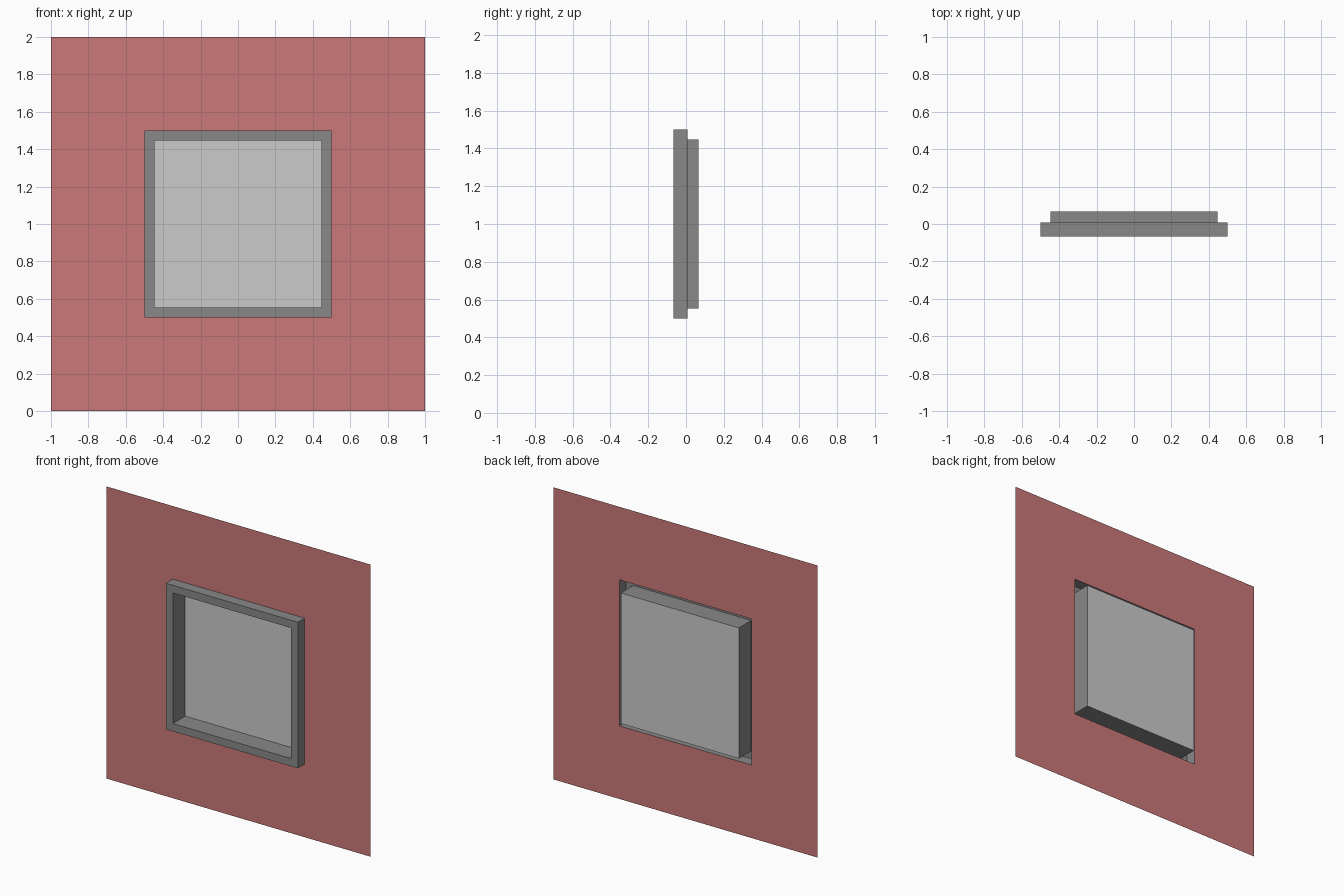
import bpy

if "Cube" in bpy.data.objects:
    bpy.data.objects.remove(bpy.data.objects["Cube"])

WALL_Y, FRONT_Y, BACK_Y = 0.007, -0.067, 0.067
CENTRE_Z = 1.0
WALL, OUTER, INNER = 1.0, 0.5, 0.447   # half widths


def square(half, y):
    """Four corners, counter-clockwise seen from the front."""
    return [(sx * half, y, CENTRE_Z + sz * half)
            for sx, sz in ((-1, -1), (1, -1), (1, 1), (-1, 1))]


def make_part(name, rings, colour, cap=False):
    """Bridge successive square rings into a sheet, optionally closing the last."""
    verts = [v for half, y in rings for v in square(half, y)]
    faces = []
    for r in range(len(rings) - 1):
        for i in range(4):
            a, b = r * 4 + i, r * 4 + (i + 1) % 4
            faces.append((a, b, b + 4, a + 4))
    if cap:
        n = len(verts)
        faces.append((n - 4, n - 3, n - 2, n - 1))
    mesh = bpy.data.meshes.new(name)
    mesh.from_pydata(verts, [], faces)
    obj = bpy.data.objects.new(name, mesh)
    bpy.context.collection.objects.link(obj)
    mat = bpy.data.materials.new(name + "_colour")
    mat.diffuse_color = (*colour, 1)
    mat.use_nodes = True
    mat.node_tree.nodes["Principled BSDF"].inputs["Base Color"].default_value = mat.diffuse_color
    mesh.materials.append(mat)
    return obj


# Thin wall sheet with a square opening
make_part("wall", [(WALL, WALL_Y), (OUTER, WALL_Y)], (0.6, 0.19, 0.19))

# Frame: out from the wall, across the rim, then back to the pane
make_part("window_frame", [(OUTER, WALL_Y), (OUTER, FRONT_Y),
                           (INNER, FRONT_Y), (INNER, BACK_Y)],
          (0.25, 0.25, 0.25))

# Recessed pane
make_part("window_pane", [(INNER, BACK_Y)], (0.55, 0.55, 0.55), cap=True)
